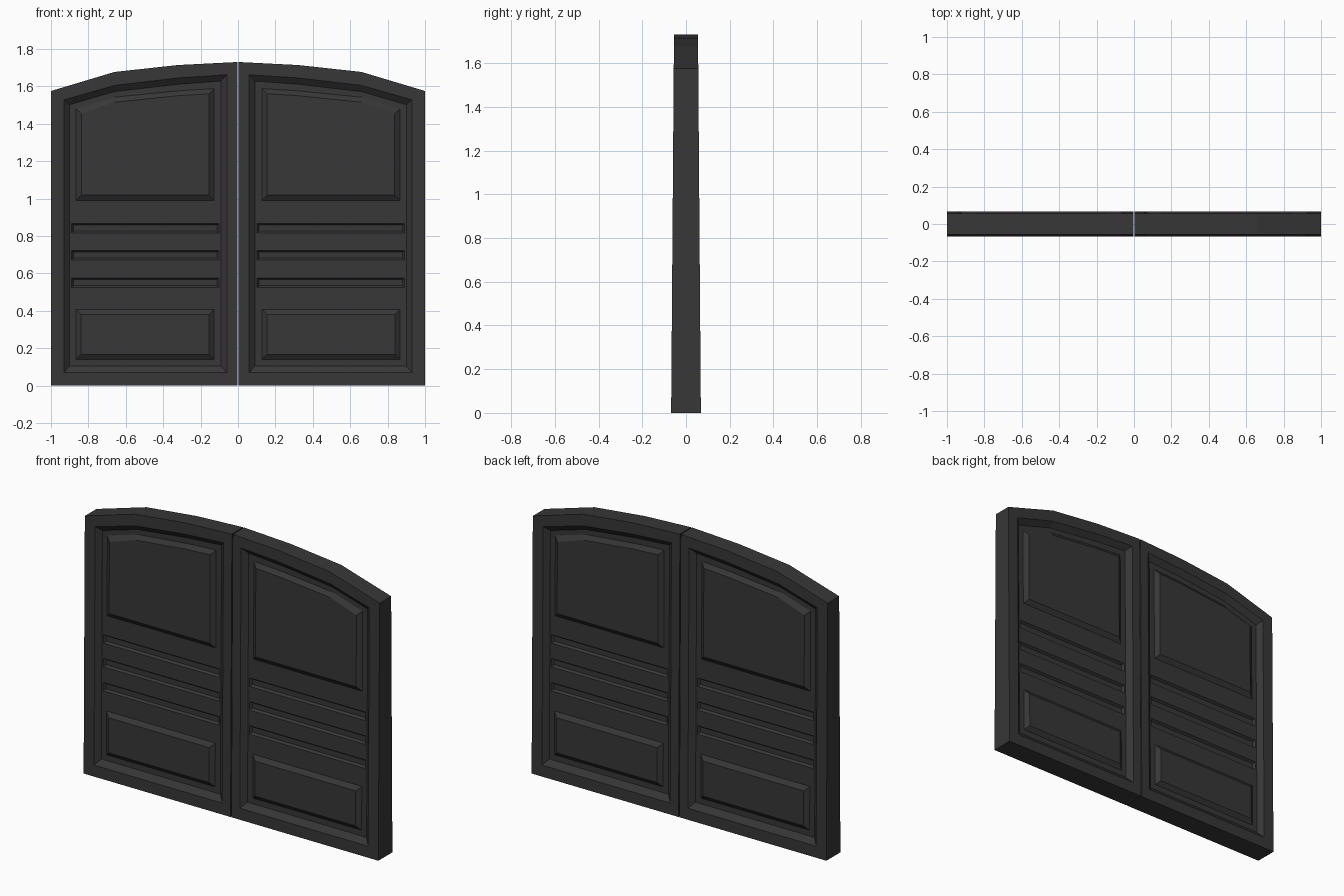
import bpy
import bmesh

cube = bpy.data.objects.get("Cube")
if cube:
    bpy.data.objects.remove(cube, do_unlink=True)

# Single dark paint
paint = bpy.data.materials.new("dark_grey_paint")
paint.use_nodes = True
GREY = (0.038, 0.038, 0.038, 1)
paint.diffuse_color = GREY
bsdf = next(n for n in paint.node_tree.nodes if n.type == 'BSDF_PRINCIPLED')
bsdf.inputs["Base Color"].default_value = GREY
bsdf.inputs["Roughness"].default_value = 0.8

HEIGHT = 1.73
RECESS = 0.028          # depth of the field behind the frame
RAISE = 0.02            # height of the panels above the field
GROOVE = 0.014          # depth of the grooves in the field
BENDS = (0.32, 0.66)    # x of the bends along the arched top


def half_depth(z):
    """The door tapers from a thick foot to a thinner top."""
    return 0.068 - 0.013 * z / HEIGHT


def arch(meet, hinge, bottom, tops):
    """Outline with an arched top, from the meeting edge to the hinge edge."""
    xs = (meet, *BENDS, hinge)
    return [(hinge, bottom), (meet, bottom), *zip(xs, tops)]


def box(meet, hinge, bottom, top):
    return [(hinge, bottom), (meet, bottom), (meet, top), (hinge, top)]


def inset_box(meet, hinge, bottom, top, d):
    return box(meet + d, hinge - d, bottom + d, top - d)


OUTER = arch(0.003, 1.0, 0.0, (1.73, 1.714, 1.677, 1.575))
FRAME = arch(0.06, 0.93, 0.07, (1.662, 1.645, 1.605, 1.528))
FIELD = arch(0.092, 0.90, 0.105, (1.628, 1.611, 1.572, 1.502))
PANEL = arch(0.128, 0.866, 0.99, (1.588, 1.576, 1.542, 1.48))
PANEL_FACE = arch(0.155, 0.838, 1.018, (1.56, 1.55, 1.515, 1.455))

# Insets in the field: outer outline, inner outline, depth of the inner outline
INSETS = [(PANEL, PANEL_FACE, RECESS - RAISE)]
low = (0.128, 0.866, 0.14, 0.408)
INSETS.append((box(*low), inset_box(*low, 0.027), RECESS - RAISE))
for z in (0.842, 0.697, 0.55):
    slot = (0.102, 0.89, z - 0.026, z + 0.026)
    INSETS.append((box(*slot), inset_box(*slot, 0.01), RECESS + GROOVE))


def bridge(bm, a, b):
    for i in range(len(a)):
        j = (i + 1) % len(a)
        bm.faces.new((a[i], a[j], b[j], b[i]))


def loop_edges(bm, verts):
    edges = []
    for a, b in zip(verts, verts[1:] + verts[:1]):
        edges.append(bm.edges.get((a, b)) or bm.edges.new((a, b)))
    return edges


def door_side(bm, side, facing):
    """One carved side of a door; returns its outer outline."""
    def ring(points, depth):
        return [bm.verts.new((side * x, facing * (half_depth(z) - depth), z))
                for x, z in points]

    outer, frame, field = ring(OUTER, 0), ring(FRAME, 0), ring(FIELD, RECESS)
    bridge(bm, outer, frame)
    bridge(bm, frame, field)
    edges = loop_edges(bm, field)
    for outline, inner, depth in INSETS:
        a, b = ring(outline, RECESS), ring(inner, depth)
        bridge(bm, a, b)
        bm.faces.new(b)
        edges += loop_edges(bm, a)
    # Flat field between the panels and grooves
    bmesh.ops.triangle_fill(bm, use_beauty=True, edges=edges,
                            normal=(0, facing, 0))
    return outer


def make_door(name, side):
    bm = bmesh.new()
    front = door_side(bm, side, -1)
    back = door_side(bm, side, 1)
    bridge(bm, front, back)
    bmesh.ops.recalc_face_normals(bm, faces=bm.faces[:])
    mesh = bpy.data.meshes.new(name)
    bm.to_mesh(mesh)
    bm.free()
    mesh.materials.append(paint)
    door = bpy.data.objects.new(name, mesh)
    bpy.context.collection.objects.link(door)


make_door("left_door", 1)
make_door("right_door", -1)
